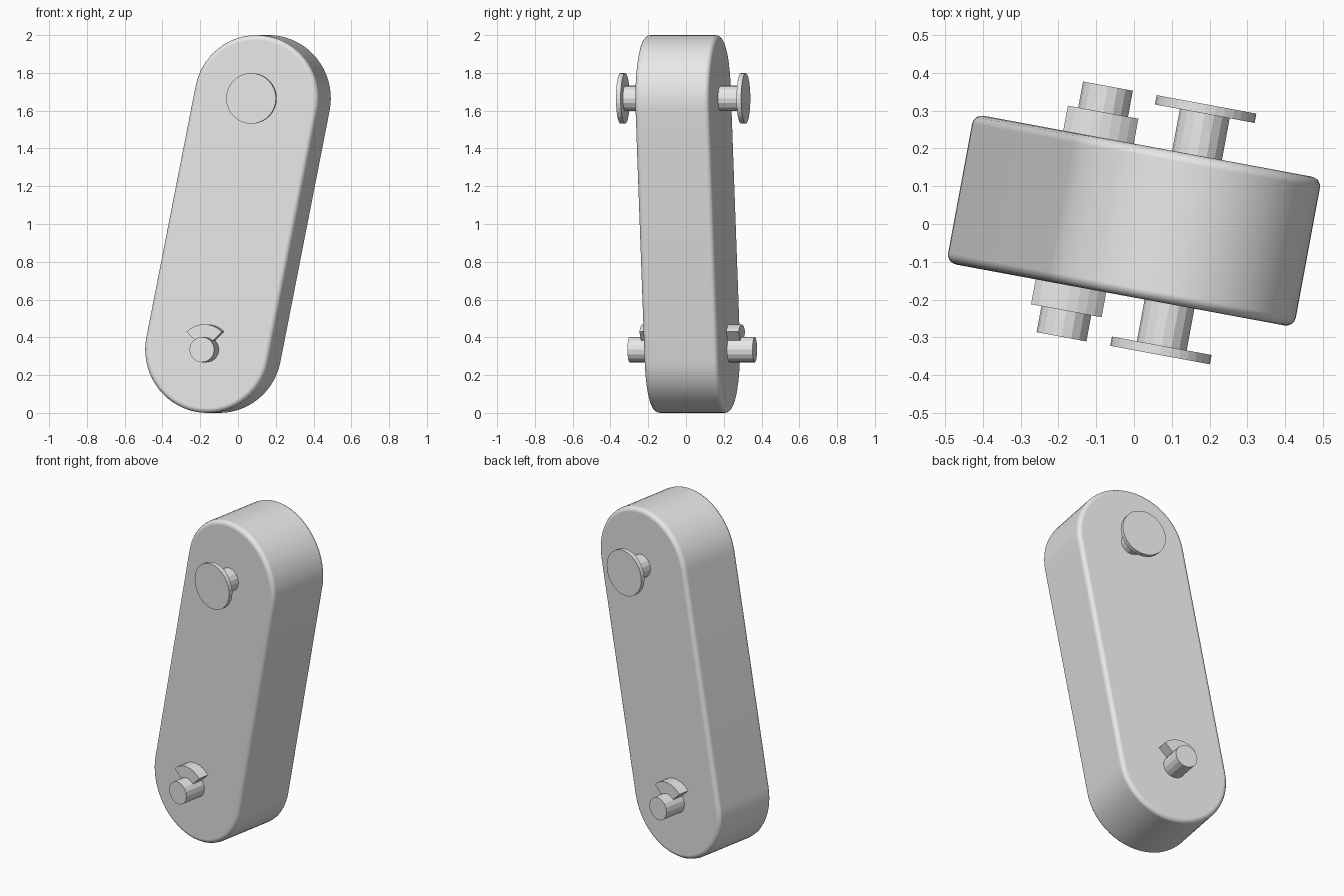
import bpy
import bmesh
from math import sin, cos, pi, radians
from mathutils import Matrix

cube = bpy.data.objects.get("Cube")
if cube:
    bpy.data.objects.remove(cube, do_unlink=True)

grey = bpy.data.materials.new("plain grey")
grey.use_nodes = True
grey.diffuse_color = (0.8, 0.8, 0.8, 1)
grey.node_tree.nodes["Principled BSDF"].inputs["Base Color"].default_value = grey.diffuse_color

# The link is yawed about the vertical axis
PLACE = Matrix.Translation((0, 0.009, 0)) @ Matrix.Rotation(radians(-10.5), 4, "Z")
TOP = (0.1325, 1.665)
BOTTOM = (-0.1325, 0.335)
RADIUS = 0.335
HALF_DEPTH = 0.2
PIN_END = 0.337


def arc(centre, radius, start, end, steps):
    """Points on an arc in the x-z plane, angles in degrees."""
    return [(centre[0] + radius * cos(radians(start + (end - start) * i / steps)),
             centre[1] + radius * sin(radians(start + (end - start) * i / steps)))
            for i in range(steps + 1)]


def plate(name, profile, y0, y1):
    """Extrude an x-z profile along the pin axis."""
    bm = bmesh.new()
    face = bm.faces.new([bm.verts.new((x, y0, z)) for x, z in profile])
    result = bmesh.ops.extrude_face_region(bm, geom=[face])
    moved = [v for v in result["geom"] if isinstance(v, bmesh.types.BMVert)]
    bmesh.ops.translate(bm, verts=moved, vec=(0, y1 - y0, 0))
    bmesh.ops.recalc_face_normals(bm, faces=bm.faces)
    mesh = bpy.data.meshes.new(name)
    bm.to_mesh(mesh)
    bm.free()
    mesh.materials.append(grey)
    obj = bpy.data.objects.new(name, mesh)
    obj.matrix_world = PLACE
    bpy.context.collection.objects.link(obj)
    return obj


def disc(centre, radius, sides):
    return arc(centre, radius, 0, 360, sides)[:-1]


# Rounded link body, leaning in its own plane
lean = -11.27
outline = (arc(TOP, RADIUS, lean, lean + 180, 32)
           + arc(BOTTOM, RADIUS, lean + 180, lean + 360, 32))
body = plate("link_body", outline, -HALF_DEPTH, HALF_DEPTH)
for poly in body.data.polygons:
    poly.use_smooth = True
bevel = body.modifiers.new("rounded rim", "BEVEL")
bevel.width = 0.026
bevel.segments = 4
bevel.limit_method = "ANGLE"
bevel.angle_limit = radians(40)
bevel.harden_normals = True

# Pins running through both ends
plate("upper_pin", disc(TOP, 0.067, 16), -PIN_END + 0.01, PIN_END - 0.01)
plate("lower_pin", disc(BOTTOM, 0.067, 16), -PIN_END, PIN_END)

# Pin heads and the quarter-ring stops, front and back
stop = arc(BOTTOM, 0.134, 45, 135, 8) + arc(BOTTOM, 0.064, 135, 45, 8)
for side, sign in (("front", -1), ("back", 1)):
    plate(side + "_pin_head", disc(TOP, 0.134, 32), sign * 0.312, sign * PIN_END)
    plate(side + "_stop", stop, sign * 0.19, sign * 0.267)
